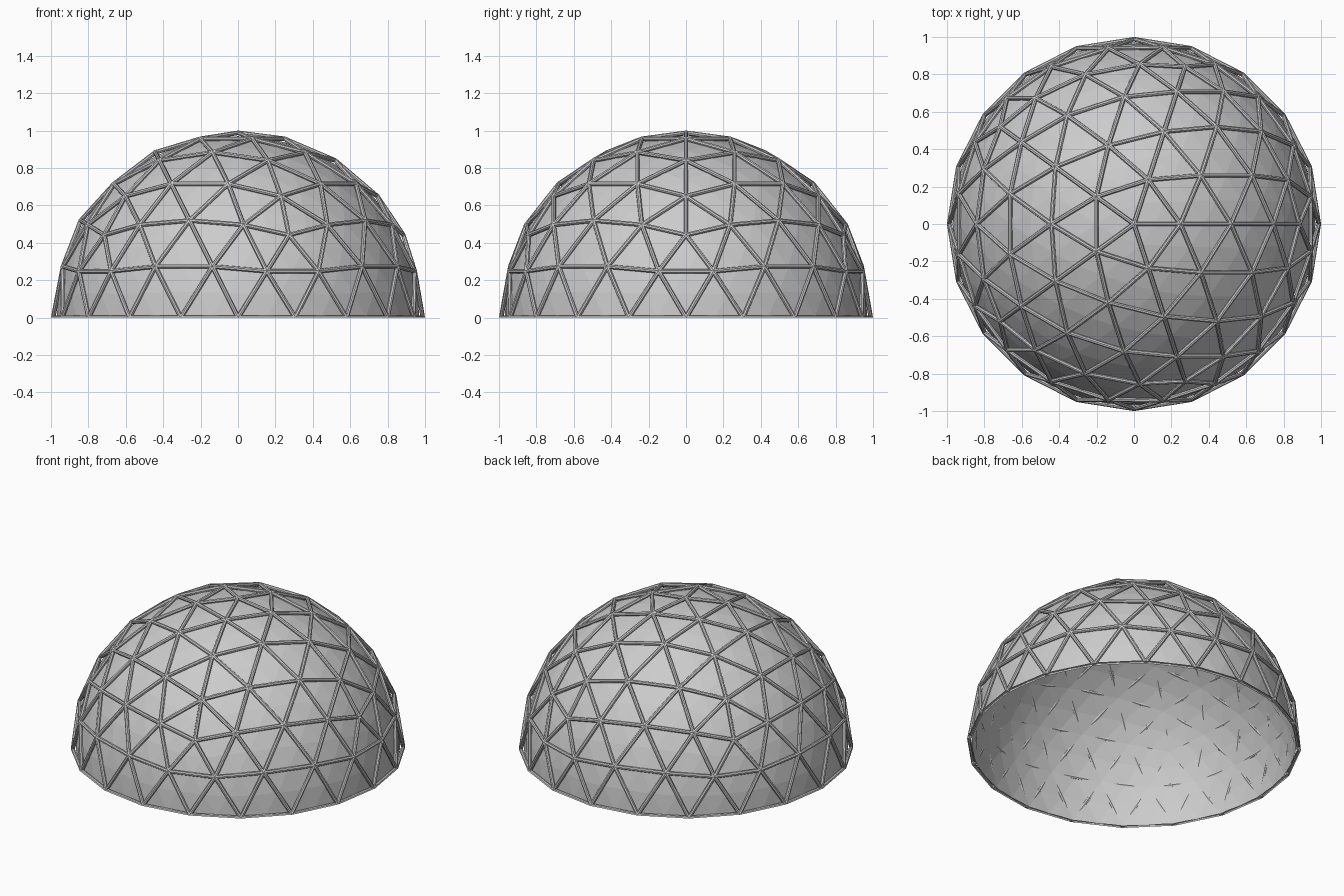
import bpy, bmesh
from mathutils import Matrix, Vector

if "Cube" in bpy.data.objects:
    bpy.data.objects.remove(bpy.data.objects["Cube"])

FRAME_R = 0.988   # node radius of the strut frame
STRUT_R = 0.012
SHELL_R = 0.970


def make_object(name, bm):
    mesh = bpy.data.meshes.new(name)
    bm.to_mesh(mesh)
    bm.free()
    ob = bpy.data.objects.new(name, mesh)
    bpy.context.collection.objects.link(ob)
    return ob


def half_icosphere(subdivisions, radius):
    bm = bmesh.new()
    bmesh.ops.create_icosphere(bm, subdivisions=subdivisions, radius=radius)
    low = [v for v in bm.verts if v.co.z < -1e-3]
    bmesh.ops.delete(bm, geom=low, context='VERTS')
    return bm


def add_strut(bm, a, b, radius):
    d = b - a
    z = d.normalized()
    y = (a + b).normalized()          # keeps one side facing outward
    x = y.cross(z).normalized()
    y = z.cross(x)
    rot = Matrix((x, y, z)).transposed().to_4x4()
    bmesh.ops.create_cone(bm, cap_ends=True, segments=8, radius1=radius,
                          radius2=radius, depth=d.length,
                          matrix=Matrix.Translation((a + b) / 2) @ rot)


# Inner skin: open faceted half sphere
make_object("dome_shell", half_icosphere(4, SHELL_R))

# Outer lattice: one round bar along every edge of a coarser half sphere
cage = half_icosphere(3, FRAME_R)
bars = bmesh.new()
for e in cage.edges:
    add_strut(bars, e.verts[0].co.copy(), e.verts[1].co.copy(), STRUT_R)
cage.free()

# Trim the bars flat at the ground
bmesh.ops.bisect_plane(bars, geom=bars.verts[:] + bars.edges[:] + bars.faces[:],
                       dist=1e-5, plane_co=Vector((0, 0, 0)),
                       plane_no=Vector((0, 0, 1)), clear_inner=True)
make_object("dome_struts", bars)
